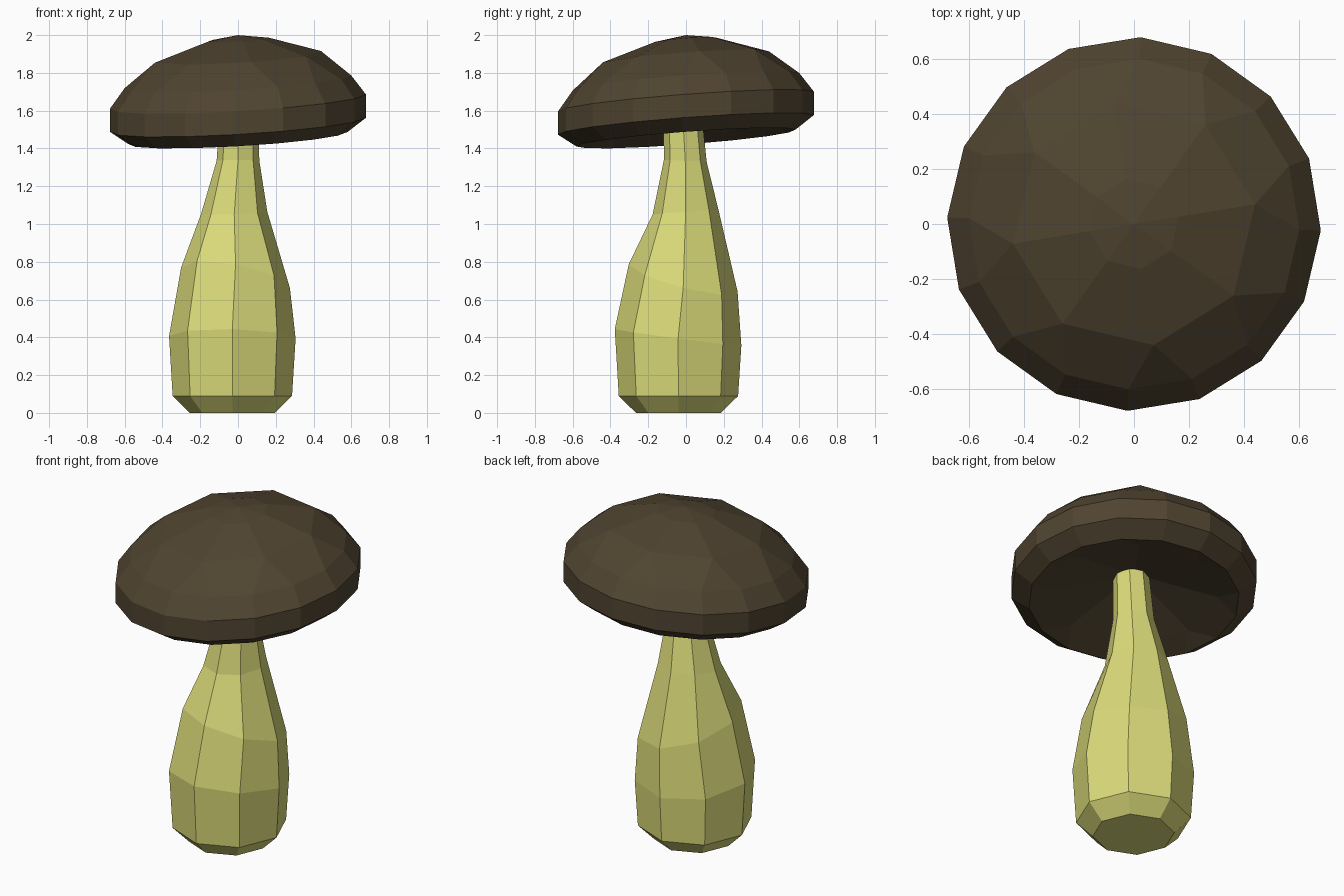
import bpy
import bmesh
import math

if "Cube" in bpy.data.objects:
    bpy.data.objects.remove(bpy.data.objects["Cube"])


def material(name, rgb):
    m = bpy.data.materials.new(name)
    m.diffuse_color = (*rgb, 1)
    m.use_nodes = True
    m.node_tree.nodes["Principled BSDF"].inputs["Base Color"].default_value = m.diffuse_color
    return m


def ring(bm, n, r, z, centre=(0, 0), tilt=(0, 0), turn=0):
    """Ring of n vertices whose plane leans by the given slopes in x and y."""
    verts = []
    for i in range(n):
        a = math.radians(turn) + math.tau * i / n
        x, y = r * math.cos(a), r * math.sin(a)
        verts.append(bm.verts.new((centre[0] + x, centre[1] + y,
                                   z + tilt[0] * x + tilt[1] * y)))
    return verts


def bridge(bm, a, b):
    """Join two rings; b may have as many sides as a, or half as many."""
    n, m = len(a), len(b)
    for k in range(m):
        nxt = (k + 1) % m
        if n == m:
            bm.faces.new((a[k], a[nxt], b[nxt], b[k]))
        else:
            bm.faces.new((a[2 * k], a[2 * k + 1], b[k]))
            bm.faces.new((a[2 * k + 1], a[(2 * k + 2) % n], b[nxt], b[k]))


def fan(bm, loop, z):
    tip = bm.verts.new((0, 0, z))
    for i in range(len(loop)):
        bm.faces.new((loop[i], loop[(i + 1) % len(loop)], tip))


def finish(bm, name, mat):
    bmesh.ops.recalc_face_normals(bm, faces=bm.faces)
    mesh = bpy.data.meshes.new(name)
    bm.to_mesh(mesh)
    bm.free()
    mesh.materials.append(mat)
    bpy.context.collection.objects.link(bpy.data.objects.new(name, mesh))


brown = material("dark brown", (0.08, 0.058, 0.03))
yellow = material("pale yellow green", (0.71, 0.71, 0.195))

# Cap: leaning 16-sided dome, thick rim and hollow underside
bm = bmesh.new()
lean = (0.058, 0.075)
lower, upper = -2, 9.25   # coarse rings sit half a side further round
rim_low = ring(bm, 16, 0.678, 1.525, tilt=lean, turn=lower)
rim_high = ring(bm, 16, 0.678, 1.648, tilt=lean, turn=lower)
shoulder = ring(bm, 16, 0.60, 1.753, tilt=lean, turn=lower)
dome = ring(bm, 8, 0.445, 1.885, tilt=lean, turn=upper)
crown = ring(bm, 8, 0.165, 1.975, tilt=lean, turn=upper)
lip = ring(bm, 16, 0.58, 1.455, tilt=lean, turn=lower)
gills = ring(bm, 8, 0.46, 1.495, tilt=lean, turn=upper)
for a, b in ((rim_low, rim_high), (rim_high, shoulder), (shoulder, dome),
             (dome, crown), (rim_low, lip), (lip, gills)):
    bridge(bm, a, b)
fan(bm, crown, 2.0)
fan(bm, gills, 1.62)
finish(bm, "cap", brown)

# Stem: eight-sided swollen stalk, (radius, height, centre, lean) per ring
bm = bmesh.new()
profile = [
    (0.225, 0.0, (-0.03, -0.04), (0, 0)),
    (0.316, 0.09, (-0.03, -0.04), (0, 0)),
    (0.335, 0.40, (-0.03, -0.042), (-0.02, -0.13)),
    (0.288, 0.715, (-0.013, -0.015), (-0.19, -0.25)),
    (0.175, 1.06, (-0.02, -0.002), (0.03, 0.06)),
    (0.113, 1.335, (0.0, -0.004), (0, -0.04)),
    (0.10, 1.62, (0.005, -0.02), (0, 0)),
]
rings = [ring(bm, 8, *row) for row in profile]
for a, b in zip(rings, rings[1:]):
    bridge(bm, a, b)
bm.faces.new(rings[0])
bm.faces.new(rings[-1])
finish(bm, "stem", yellow)
